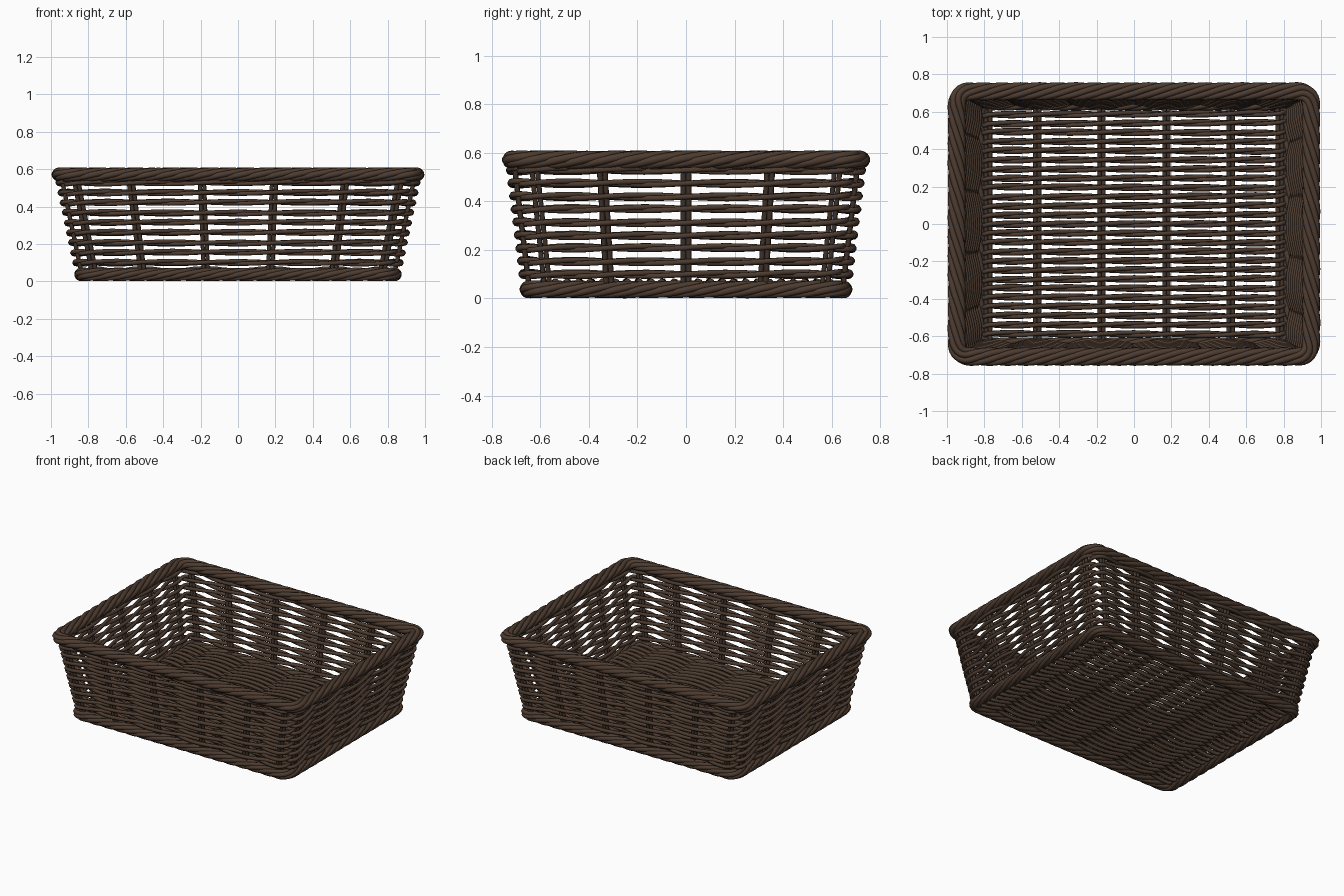
import bpy, math, random
from mathutils import Vector

if "Cube" in bpy.data.objects:
    bpy.data.objects.remove(bpy.data.objects["Cube"])

random.seed(4)
FX = [-0.92, -0.61, -0.205, 0.205, 0.61, 0.92]   # stake places, fraction of half length
FY = [-0.885, -0.49, 0.0, 0.49, 0.885]           # stake places, fraction of half width


def material(name, rgb):
    m = bpy.data.materials.new(name)
    m.diffuse_color = (*rgb, 1)
    m.use_nodes = True
    m.node_tree.nodes["Principled BSDF"].inputs["Base Color"].default_value = m.diffuse_color
    return m


brown = material("willow brown", (0.075, 0.045, 0.030))
dark = material("dark willow", (0.060, 0.037, 0.025))


def rods(name, paths, radius, mat, cyclic=False):
    """One mesh of six-sided rods swept along the given paths."""
    cu = bpy.data.curves.new(name, 'CURVE')
    cu.dimensions = '3D'
    cu.bevel_depth = radius
    cu.bevel_resolution = 1
    cu.use_fill_caps = True
    for pts in paths:
        sp = cu.splines.new('POLY')
        sp.points.add(len(pts) - 1)
        for p, co in zip(sp.points, pts):
            p.co = (*co, 1)
        sp.use_cyclic_u = cyclic
        sp.use_smooth = True
    cu.materials.append(mat)
    ob = bpy.data.objects.new(name, cu)
    bpy.context.collection.objects.link(ob)
    bpy.ops.object.select_all(action='DESELECT')
    ob.select_set(True)
    bpy.context.view_layer.objects.active = ob
    bpy.ops.object.convert(target='MESH')
    return ob


def half(z):
    """Half length and half width of the flaring wall at height z."""
    return 0.838 + 0.21 * (z - 0.05), 0.647 + 0.12 * (z - 0.05)


def stakes_at(z):
    hx, hy = half(z)
    return ([Vector((f * hx, -hy, z)) for f in FX] + [Vector((hx, f * hy, z)) for f in FY]
            + [Vector((-f * hx, hy, z)) for f in FX] + [Vector((-hx, -f * hy, z)) for f in FY])


def ring(z, steps):
    """Closed rounded path round the wall: (stake parameter, point, outward normal)."""
    hx, hy = half(z)
    st = stakes_at(z)
    corners = {5: (hx, -hy), 10: (hx, hy), 16: (-hx, hy), 21: (-hx, -hy)}
    out = []
    for i, a in enumerate(st):
        b = st[(i + 1) % len(st)]
        c = Vector((*corners[i], z)) if i in corners else (a + b) / 2
        for k in range(steps):
            u = k / steps
            p = a * (1 - u) ** 2 + c * 2 * u * (1 - u) + b * u * u
            t = ((c - a) * (1 - u) + (b - c) * u).normalized()
            out.append((i + u, p, Vector((t.y, -t.x, 0))))
    return out


def rope(name, z, count, radius, wide, tall, turns):
    """Twisted rope border following the wall outline."""
    path = ring(z, 10)
    dist = [0.0]
    for a, b in zip(path, path[1:] + path[:1]):
        dist.append(dist[-1] + (b[1] - a[1]).length)
    strands = []
    for s in range(count):
        pts = []
        for (t, p, n), d in zip(path, dist):
            ang = 2 * math.pi * (turns * d / dist[-1] + s / count)
            pts.append(p + n * wide * math.cos(ang) + Vector((0, 0, tall * math.sin(ang))))
        strands.append(pts)
    rods(name, strands, radius, brown, True)


# Twisted borders
rope("rim_border", 0.571, 6, 0.018, 0.031, 0.021, 11)
rope("base_border", 0.037, 6, 0.016, 0.024, 0.021, 10)

# Wall rows: two strands twining round the stakes
wall = []
for r in range(9):
    z = 0.100 + r * 0.0535
    wob = random.uniform(0, 6.28)
    for ph in (0, math.pi):
        pts = []
        for t, p, n in ring(z, 6):
            a = math.pi * (t + r) + ph
            lift = 0.007 * math.sin(a) + 0.003 * math.sin(2 * math.pi * t / 11 + wob)
            pts.append(p + n * 0.025 * math.cos(a) + Vector((0, 0, lift)))
        wall.append(pts)
rods("wall_weave", wall, 0.0125, brown, True)

# Paired upright stakes
low, high = stakes_at(0.03), stakes_at(0.575)
pairs = []
for i, (a, b) in enumerate(zip(low, high)):
    along_x = i < 6 or 11 <= i < 17
    side = Vector((0.011, 0, 0)) if along_x else Vector((0, 0.011, 0))
    pairs += [[a + side * s, b + side * s] for s in (-1, 1)]
rods("wall_stakes", pairs, 0.0115, dark)

# Paired floor bars running front to back
bars_x = [f * 0.848 for f in FX]
bars = [[(x + s * 0.011, -0.645, 0.048), (x + s * 0.011, 0.645, 0.048)]
        for x in bars_x for s in (-1, 1)]
rods("floor_bars", bars, 0.0115, dark)

# Floor rows: strand pairs twining round the bars
knots = [bars_x[0] - 0.03] + bars_x + [bars_x[-1] + 0.03]
phase = [0.5] + [1, 2, 3, 4, 5, 6] + [6.5]
floor = []
for r in range(25):
    y = -0.588 + r * 0.049
    skew = random.uniform(-0.006, 0.006)
    for ph in (0, math.pi):
        pts = []
        for i in range(7):
            for k in range(6 if i < 6 else 7):
                u = k / 6
                x = knots[i] + (knots[i + 1] - knots[i]) * u
                a = math.pi * (phase[i] + (phase[i + 1] - phase[i]) * u + r) + ph
                pts.append((x, y + skew * x + 0.008 * math.sin(a), 0.048 + 0.022 * math.cos(a)))
        floor.append(pts)
rods("floor_weave", floor, 0.0125, brown)
